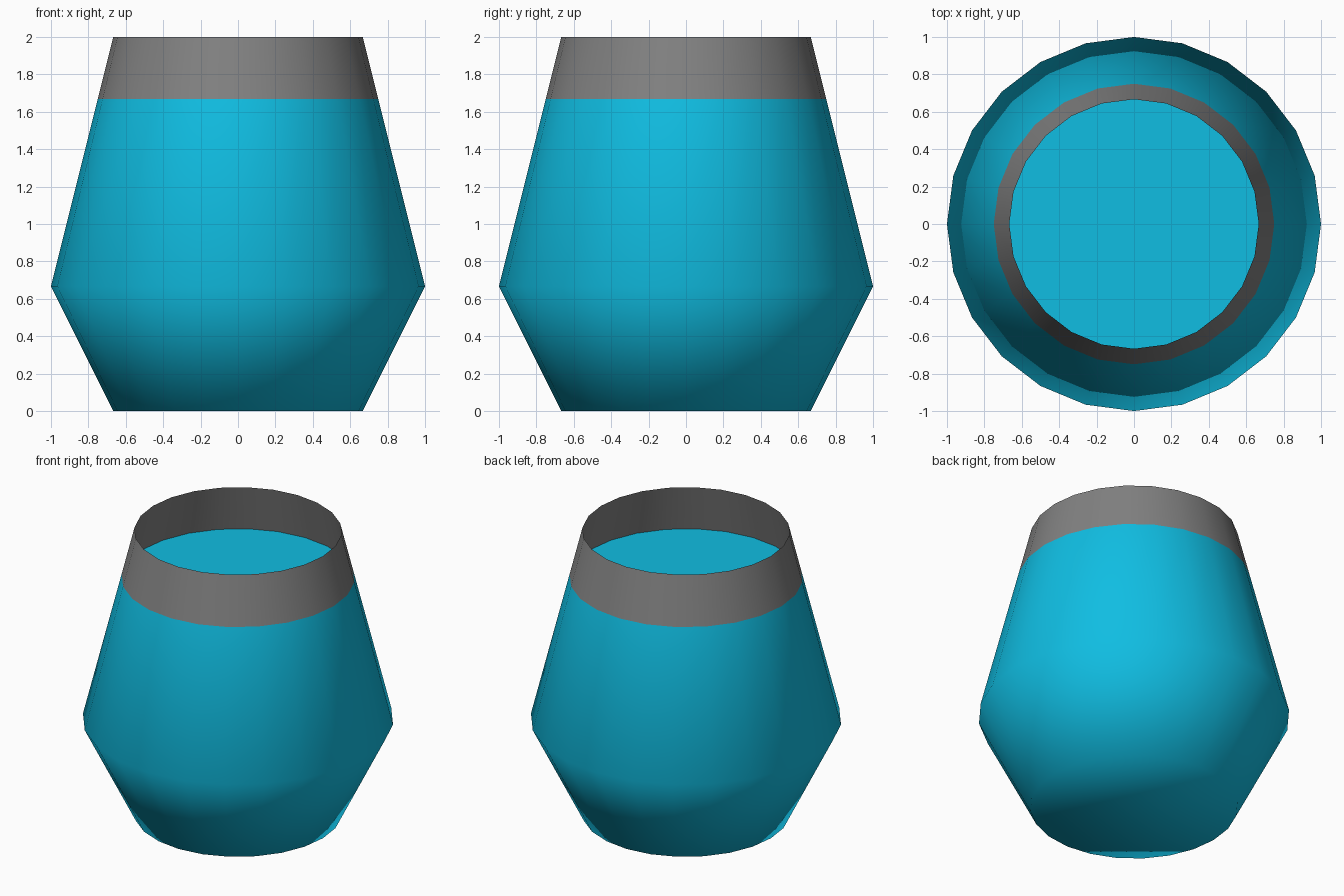
import bpy, bmesh, math

if "Cube" in bpy.data.objects:
    bpy.data.objects.remove(bpy.data.objects["Cube"])

SIDES = 24


def material(name, rgb):
    m = bpy.data.materials.new(name)
    m.diffuse_color = (*rgb, 1)
    m.use_nodes = True
    m.node_tree.nodes["Principled BSDF"].inputs["Base Color"].default_value = m.diffuse_color
    return m


def lathe(name, profile, mat, cap_bottom=False):
    """Revolve (radius, height) points around z, optionally closing the bottom."""
    bm = bmesh.new()
    rings = []
    for r, z in profile:
        angles = [2 * math.pi * i / SIDES for i in range(SIDES)]
        rings.append([bm.verts.new((r * math.cos(a), r * math.sin(a), z)) for a in angles])
    for low, high in zip(rings, rings[1:]):
        for i in range(SIDES):
            j = (i + 1) % SIDES
            bm.faces.new((low[i], low[j], high[j], high[i]))
    if cap_bottom:
        bm.faces.new(rings[0][::-1])
    if len(rings) == 1:
        bm.faces.new(rings[0])
    for f in bm.faces:
        f.smooth = True
    me = bpy.data.meshes.new(name)
    bm.to_mesh(me)
    bm.free()
    me.materials.append(mat)
    ob = bpy.data.objects.new(name, me)
    bpy.context.collection.objects.link(ob)
    return ob


blue = material("blue", (0.005, 0.51, 0.76))
grey = material("grey", (0.22, 0.22, 0.22))

# Faceted vessel body with a closed base, softly shaded across all edges
lathe("body", [(0.667, 0), (1, 0.667), (0.75, 1.667)], blue, cap_bottom=True)
# Flat lid closing the body inside the open collar
lathe("inner_lid", [(0.75, 1.667)], blue)
# Thin open collar
lathe("collar", [(0.75, 1.667), (0.667, 2)], grey)
